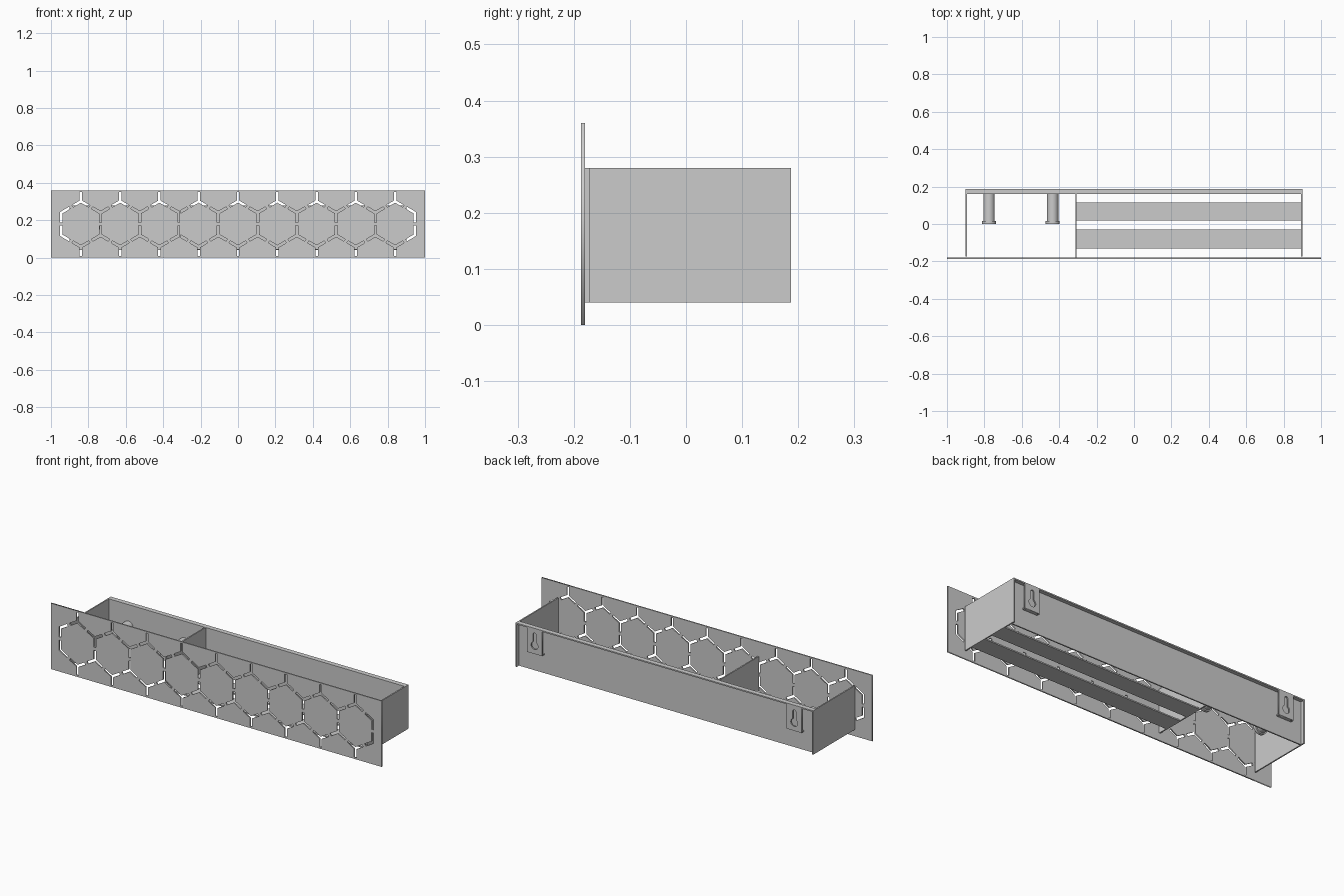
import bpy, math
from mathutils import Vector

if "Cube" in bpy.data.objects:
    bpy.data.objects.remove(bpy.data.objects["Cube"])

T = 0.007  # sheet thickness


def box(name, x0, x1, y0, y1, z0, z1):
    bpy.ops.mesh.primitive_cube_add(size=1, location=((x0 + x1) / 2, (y0 + y1) / 2, (z0 + z1) / 2))
    o = bpy.context.object
    o.name = name
    o.scale = (x1 - x0, y1 - y0, z1 - z0)
    bpy.ops.object.transform_apply(location=False, rotation=False, scale=True)
    return o


def sheet(name, loops, y):
    """Upright plate in the xz plane, centred on y: outer loop first, then holes."""
    cu = bpy.data.curves.new(name, 'CURVE')
    cu.dimensions = '2D'
    cu.fill_mode = 'BOTH'
    cu.extrude = T / 2
    for pts in loops:
        s = cu.splines.new('POLY')
        s.points.add(len(pts) - 1)
        for p, q in zip(s.points, pts):
            p.co = (q[0], q[1], 0, 1)
        s.use_cyclic_u = True
    o = bpy.data.objects.new(name, cu)
    bpy.context.collection.objects.link(o)
    o.rotation_euler.x = math.pi / 2
    o.location.y = y
    bpy.ops.object.select_all(action='DESELECT')
    o.select_set(True)
    bpy.context.view_layer.objects.active = o
    bpy.ops.object.convert(target='MESH')
    return bpy.context.object


def rect(x0, x1, z0, z1):
    return [(x0, z0), (x1, z0), (x1, z1), (x0, z1)]


def branch(cx, cz, arms, h=0.0065):
    """Outline of a slot with arms (angle in degrees, length) meeting at a point."""
    arms = sorted(arms)
    c, pts = Vector((cx, cz)), []
    for i, (deg, length) in enumerate(arms):
        a = math.radians(deg)
        d, n = Vector((math.cos(a), math.sin(a))), Vector((-math.sin(a), math.cos(a)))
        pts += [c + d * length - n * h, c + d * length + n * h]
        gap = math.radians((arms[(i + 1) % len(arms)][0] - deg) % 360)
        b = a + gap / 2
        pts.append(c + Vector((math.cos(b), math.sin(b))) * (h / math.sin(gap / 2)))
    return [tuple(p) for p in pts]


# Front panel with honeycomb slots
ZC, W = 0.18, 0.21
R = W / math.sqrt(3)
L = R / 2 - 0.009
loops = [rect(-1, 1, 0, 0.36)]
for s in (1, -1):
    for i in range(9):
        x = (i - 4) * W
        arms = [(90, 0.05), (210, L), (330, L)]
        loops.append(branch(x, ZC + s * R, [((s * a) % 360, l) for a, l in arms]))
    for i in range(10):
        x = (i - 4.5) * W
        arms = [(270, L)]
        if i < 9:
            arms.append((30, L))
        if i > 0:
            arms.append((150, L))
        loops.append(branch(x, ZC + s * R / 2, [((s * a) % 360, l) for a, l in arms]))
sheet("front_panel", loops, -0.187 + T / 2)

# Box walls, divider and back flange
Z0, Z1, YB = 0.04, 0.28, 0.187
box("side_wall_left", -0.9, -0.9 + T, -0.173, YB, Z0, Z1)
box("side_wall_right", 0.9 - T, 0.9, -0.173, YB, Z0, Z1)
box("divider", -0.314, -0.314 + T, -0.18, 0.16, Z0, Z1)
box("back_wall", -0.9 + T, 0.9 - T, 0.16, 0.16 + T, Z0, Z1)
box("back_flange", -0.9 + T, 0.9 - T, 0.16, YB, Z1 - T, Z1)

# Bottom shelf slats
for i, (y0, y1) in enumerate([(-0.13, -0.03), (0.018, 0.115)]):
    box(f"shelf_slat_{i + 1}", -0.307, 0.9 - T, y0, y1, Z0, Z0 + T)

# Keyhole hanging brackets
for name, x in (("left", -0.785), ("right", 0.785)):
    zc, r, w, zt = 0.185, 0.021, 0.01, 0.245
    a0 = math.asin(w / r)
    hole = []
    for k in range(21):
        a = math.pi / 2 + a0 + (2 * math.pi - 2 * a0) * k / 20
        hole.append((x + r * math.cos(a), zc + r * math.sin(a)))
    for k in range(9):
        a = math.pi * k / 8
        hole.append((x + w * math.cos(a), zt + w * math.sin(a)))
    sheet(f"keyhole_plate_{name}", [rect(x - 0.045, x + 0.045, 0.14, Z1 - T), hole], YB - T / 2)
    box(f"keyhole_lip_{name}", x - 0.045, x + 0.045, 0.16 + T, YB - T, 0.14, 0.14 + T)

# Hanging pegs with end caps
for i, x in enumerate((-0.775, -0.435)):
    for part, rad, y0, y1 in (("shaft", 0.03, 0.015, 0.16), ("cap", 0.037, 0.0, 0.015)):
        bpy.ops.mesh.primitive_cylinder_add(vertices=48, radius=rad, depth=y1 - y0,
                                            location=(x, (y0 + y1) / 2, 0.16),
                                            rotation=(math.pi / 2, 0, 0))
        bpy.context.object.name = f"peg_{part}_{i + 1}"
        bpy.ops.object.shade_smooth_by_angle()
